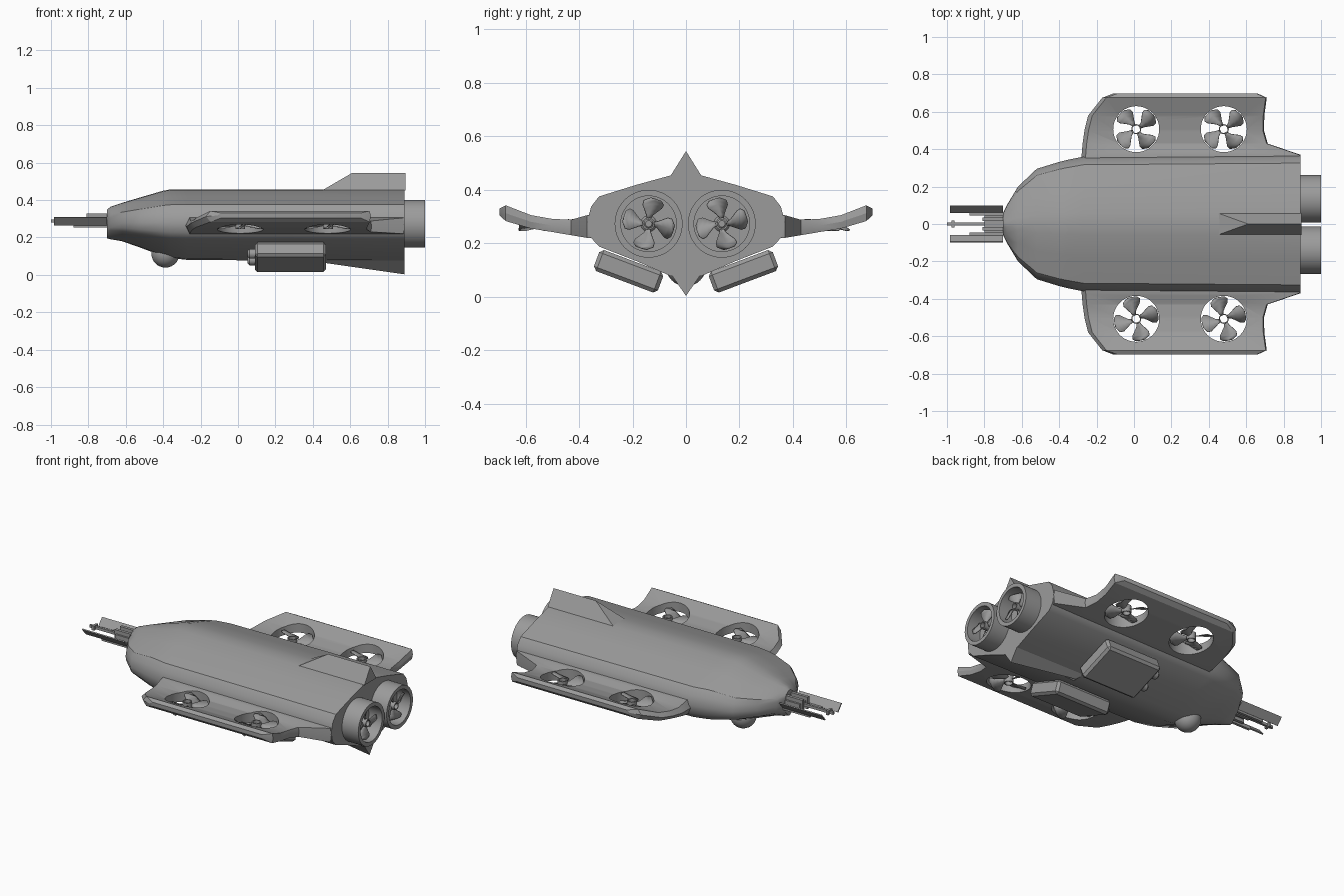
import bpy, bmesh, math
from mathutils import Matrix, Vector

if "Cube" in bpy.data.objects:
    bpy.data.objects.remove(bpy.data.objects["Cube"])

grey = bpy.data.materials.new("hull grey")
grey.diffuse_color = (0.33, 0.33, 0.33, 1)
grey.use_nodes = True
grey.node_tree.nodes["Principled BSDF"].inputs["Base Color"].default_value = grey.diffuse_color


def make(name, verts, faces, smooth=None, matrix=None):
    me = bpy.data.meshes.new(name)
    me.from_pydata([tuple(v) for v in verts], [], faces)
    if matrix:
        me.transform(matrix)
    bm = bmesh.new()
    bm.from_mesh(me)
    bmesh.ops.remove_doubles(bm, verts=bm.verts, dist=1e-5)
    bmesh.ops.recalc_face_normals(bm, faces=bm.faces)
    bm.to_mesh(me)
    bm.free()
    me.materials.append(grey)
    ob = bpy.data.objects.new(name, me)
    bpy.context.collection.objects.link(ob)
    if smooth:
        smooth_by(ob, smooth)
    return ob


def smooth_by(ob, deg):
    bpy.ops.object.select_all(action='DESELECT')
    ob.select_set(True)
    bpy.context.view_layer.objects.active = ob
    bpy.ops.object.shade_smooth_by_angle(angle=math.radians(deg))


def loft(name, rings, smooth=None):
    n = len(rings[0])
    verts = [v for r in rings for v in r]
    faces = [(k * n + i, k * n + (i + 1) % n, (k + 1) * n + (i + 1) % n, (k + 1) * n + i)
             for k in range(len(rings) - 1) for i in range(n)]
    faces += [tuple(range(n)), tuple(range(len(verts) - n, len(verts)))]
    return make(name, verts, faces, smooth)


def lathe(name, profile, matrix, seg=40, closed=False):
    # profile is (radius, height) around local z
    n, m = len(profile), seg
    verts = [(r * math.cos(2 * math.pi * j / m), r * math.sin(2 * math.pi * j / m), h)
             for r, h in profile for j in range(m)]
    faces = [(i * m + j, i * m + (j + 1) % m, (i + 1) % n * m + (j + 1) % m, (i + 1) % n * m + j)
             for i in range(n if closed else n - 1) for j in range(m)]
    if not closed:
        faces += [tuple(range(m)), tuple(range((n - 1) * m, n * m))]
    return make(name, verts, faces, 35, matrix)


def box(name, x, y, z, bevel=0, matrix=None):
    v = [(a, b, c) for a in x for b in y for c in z]
    f = [(0, 1, 3, 2), (4, 6, 7, 5), (0, 4, 5, 1), (2, 3, 7, 6), (0, 2, 6, 4), (1, 5, 7, 3)]
    ob = make(name, v, f, matrix=matrix)
    if bevel:
        b = ob.modifiers.new("bevel", 'BEVEL')
        b.width, b.segments = bevel, 1
    return ob


def propeller(name, radius, matrix, hand=1):
    # four swept blades, wide towards the tip, with a little pitch
    verts, faces = [], []
    stations = [(0.16, 0, 18), (0.35, 6, 20), (0.55, 10, 26), (0.75, 12, 29), (0.9, 14, 25), (0.97, 17, 12)]
    for b in range(4):
        for r, mid, half in stations:
            for s in (-1, 0, 1):
                a = math.radians(90 * b + mid + s * half) * hand
                z = s * hand * 0.16 * radius * min(1, r * 1.3)
                verts.append((r * radius * math.cos(a), r * radius * math.sin(a), z))
        o = b * 18
        faces += [(o + k * 3 + j, o + k * 3 + j + 1, o + k * 3 + j + 4, o + k * 3 + j + 3)
                  for k in range(5) for j in range(2)]
    ob = make(name + "_blades", verts, faces, 40, matrix)
    s = ob.modifiers.new("thickness", 'SOLIDIFY')
    s.thickness, s.offset = 0.005, 0
    # hollow hub
    h = 0.17 * radius
    lathe(name + "_hub", [(h, -0.022), (h + 0.006, -0.022), (h + 0.006, 0.022), (h, 0.022)],
          matrix, 20, True)


# Hull: one half section, mirrored and lofted along x
half = [(0, 1), (0.16, 0.98), (0.5, 0.79), (0.88, 0.55), (0.96, 0.34), (1, 0.03), (0.97, -0.25),
        (0.88, -0.43), (0.5, -0.7), (0.16, -0.97), (0, -1)]
section = half + [(-y, z) for y, z in half[-2:0:-1]]
rings = []
for x, w, top, bot in [(-0.70, 0.06, 0.35, 0.195), (-0.68, 0.10, 0.365, 0.19), (-0.62, 0.20, 0.385, 0.18),
                       (-0.52, 0.295, 0.415, 0.145), (-0.40, 0.332, 0.45, 0.10), (-0.36, 0.342, 0.457, 0.09),
                       (-0.27, 0.36, 0.457, 0.08), (0.89, 0.37, 0.457, 0.072)]:
    rings.append([(x, y * w, 0.275 + z * ((top - 0.275) if z > 0 else (0.275 - bot))) for y, z in section])
loft("hull", rings, 32)

# Fins on the centre line
prism = [(0, 1, 2), (3, 5, 4), (0, 3, 4, 1), (1, 4, 5, 2), (2, 5, 3, 0)]
make("top_fin", [(0.45, -0.058, 0.452), (0.45, 0.058, 0.452), (0.61, 0, 0.545),
                 (0.895, -0.058, 0.452), (0.895, 0.058, 0.452), (0.895, 0, 0.545)], prism)
make("bottom_fin", [(0.40, -0.055, 0.085), (0.40, 0.055, 0.085), (0.42, 0, 0.07),
                    (0.89, -0.06, 0.09), (0.89, 0.06, 0.09), (0.89, 0, 0.003)], prism)

# Wings: spanwise stations (y, front x, back x, top z, bottom z)
stations = [(0.30, -0.28, 0.89, 0.31, 0.215), (0.37, -0.28, 0.89, 0.305, 0.22), (0.43, -0.275, 0.715, 0.288, 0.23),
            (0.50, -0.265, 0.695, 0.291, 0.242), (0.58, -0.245, 0.697, 0.305, 0.255),
            (0.675, -0.17, 0.71, 0.342, 0.283), (0.698, -0.11, 0.66, 0.33, 0.305)]
fans = [(0.012, 0.507), (0.48, 0.507)]
for side, tag in ((1, "left"), (-1, "right")):
    rings = []
    for y, f, b, t, l in stations:
        m = (t + l) / 2
        rings.append([(x, y * side, z) for x, z in
                      ((f, m), (f + 0.022, t), (b - 0.006, t), (b, m), (b - 0.006, l), (f + 0.022, l))])
    wing = loft(tag + "_wing", rings)
    for i, (fx, fy) in enumerate(fans):
        pos = Matrix.Translation((fx, fy * side, 0.268))
        cut = lathe(f"{tag}_fan_cutter_{i}", [(0.123, -0.2), (0.123, 0.2)], pos, 48)
        mod = wing.modifiers.new("fan hole", 'BOOLEAN')
        mod.object, mod.operation, mod.solver = cut, 'DIFFERENCE', 'EXACT'
        bpy.context.view_layer.objects.active = wing
        bpy.ops.object.modifier_apply(modifier=mod.name)
        bpy.data.objects.remove(cut)
        propeller(f"{tag}_fan_{i}", 0.123, pos @ Matrix.Rotation(0.5, 4, 'Z'), side)
    smooth_by(wing, 25)

    # Rear thruster shroud with recessed propeller
    axis = Matrix.Translation((0, 0.137 * side - 0.003, 0.273)) @ Matrix.Rotation(math.pi / 2, 4, 'Y')
    lathe(tag + "_thruster", [(0.127, 0.87), (0.127, 1.0), (0.104, 1.0), (0.104, 0.91), (0.03, 0.91),
                              (0.012, 0.93)], axis, 48)
    propeller(tag + "_thruster_propeller", 0.1, axis @ Matrix.Translation((0, 0, 0.955)), side)

    # Tilted pod under the hull, with two small lamps on its front
    tilt = Matrix.Translation((0, 0.215 * side, 0.095)) @ Matrix.Rotation(0.36 * side, 4, 'X')
    box(tag + "_pod", (0.09, 0.47), (-0.128, 0.128), (-0.042, 0.042), 0.014, tilt)
    for i in (-1, 1):
        spot = tilt @ Matrix.Translation((0.05, i * 0.05, 0)) @ Matrix.Rotation(math.pi / 2, 4, 'Y')
        lathe(f"{tag}_pod_lamp_{i + 2}", [(0.016, 0), (0.026, 0.012), (0.026, 0.045)], spot, 20)

    # Gripper jaw plate and its inner rod
    jaw = [(y * side, z) for y, z in ((0.058, 0.268), (0.064, 0.264), (0.100, 0.306), (0.094, 0.31))]
    loft(tag + "_jaw", [[(x, y, z) for y, z in jaw] for x in (-0.985, -0.70)])
    box(tag + "_jaw_rod", (-0.88, -0.68), sorted((0.046 * side, 0.062 * side)), (0.252, 0.272))
    box(tag + "_arm_rail", (-0.81, -0.66), sorted((0.016 * side, 0.034 * side)), (0.255, 0.328))

# Gripper core
box("arm_base", (-0.80, -0.66), (-0.045, 0.045), (0.275, 0.305))
box("arm_rod", (-1.0, -0.78), (-0.007, 0.007), (0.28, 0.296))
box("arm_claw", (-0.975, -0.96), (-0.02, 0.02), (0.275, 0.302))

# Camera dome under the nose
dome = [(0.075 * math.cos(a), 0.075 * math.sin(a)) for a in [math.radians(d) for d in range(-88, 89, 11)]]
lathe("camera_dome", dome, Matrix.Translation((-0.388, 0, 0.114)), 32)
